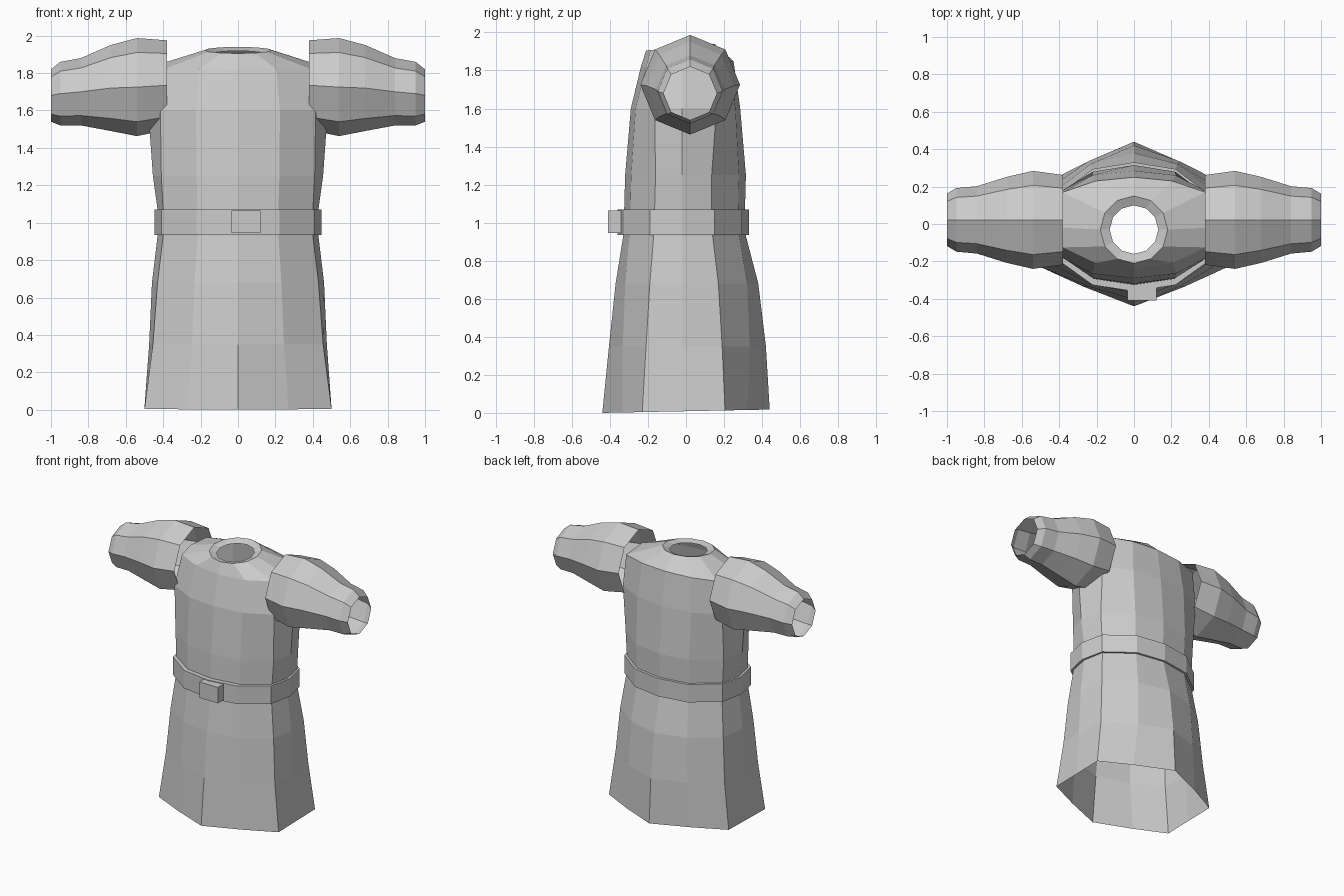
import bpy, bmesh
from math import sin, cos, pi
from mathutils import Vector

old = bpy.data.objects.get("Cube")
if old:
    bpy.data.objects.remove(old, do_unlink=True)

cloth = bpy.data.materials.new("light_grey_cloth")
cloth.use_nodes = True
grey = (0.6, 0.6, 0.6, 1)
cloth.diffuse_color = grey
cloth.node_tree.nodes["Principled BSDF"].inputs["Base Color"].default_value = grey


def loft(name, rings, closed=False, flip=False):
    """Skin a list of equal-length closed rings into a tube."""
    bm = bmesh.new()
    loops = [[bm.verts.new(p) for p in ring] for ring in rings]
    pairs = list(zip(loops, loops[1:]))
    if closed:
        pairs.append((loops[-1], loops[0]))
    for a, b in pairs:
        n = len(a)
        for i in range(n):
            j = (i + 1) % n
            face = bm.faces.new((a[i], a[j], b[j], b[i]))
            if flip:
                face.normal_flip()
    return finish(name, bm)


def finish(name, bm):
    mesh = bpy.data.meshes.new(name)
    bm.to_mesh(mesh)
    bm.free()
    mesh.materials.append(cloth)
    obj = bpy.data.objects.new(name, mesh)
    bpy.context.collection.objects.link(obj)
    return obj


def torso_ring(z, side, corner, front, front_corner, back, back_corner, bulge,
               tilt=0.0, side_z=None):
    """Twelve-point section, counter-clockwise from the front centre."""
    mid = corner * 0.54
    front_mid = front_corner + (front - front_corner) * bulge
    back_mid = back_corner + (back - back_corner) * bulge
    half = [(0, front), (mid, front_mid), (corner, front_corner), (side, -0.02),
            (corner, back_corner), (mid, back_mid), (0, back)]
    flat = half + [(-x, y) for x, y in half[5:0:-1]]
    points = [Vector((x, y, z + tilt * (y - front))) for x, y in flat]
    if side_z:
        points[3].z = points[9].z = side_z
    return points


def neck_ring(radius, z_front, z_back):
    ring = []
    for i in range(12):
        a = i * pi / 6
        t = (1 - cos(a)) / 2
        ring.append(Vector((radius * sin(a), -0.03 - radius * cos(a),
                            z_front + (z_back - z_front) * t)))
    return ring


# Tunic: flared skirt, waist, chest, shoulders and neckline in one skin
tunic = [
    torso_ring(0.0, 0.50, 0.50, -0.44, -0.23, 0.44, 0.205, 0.5, tilt=0.02),
    torso_ring(0.35, 0.475, 0.455, -0.405, -0.21, 0.42, 0.19, 0.63),
    torso_ring(0.68, 0.46, 0.43, -0.37, -0.19, 0.38, 0.17, 0.72),
    torso_ring(0.93, 0.43, 0.40, -0.33, -0.17, 0.315, 0.14, 0.8),
    torso_ring(1.07, 0.43, 0.40, -0.325, -0.165, 0.31, 0.135, 0.8),
    torso_ring(1.25, 0.455, 0.41, -0.32, -0.16, 0.315, 0.135, 0.8),
    torso_ring(1.60, 0.48, 0.415, -0.29, -0.165, 0.285, 0.16, 0.8),
    torso_ring(1.82, 0.38, 0.38, -0.237, -0.125, 0.25, 0.17, 0.75,
               tilt=0.06, side_z=1.86),
    neck_ring(0.18, 1.905, 1.94),
    neck_ring(0.13, 1.895, 1.918),
]
loft("tunic", tunic)

# Belt: closed band around the waist
outer = (0.447, 0.41, -0.36, -0.19, 0.33, 0.15, 0.8)
inner = (0.42, 0.39, -0.32, -0.16, 0.30, 0.13, 0.8)
loft("belt", [torso_ring(0.935, *outer), torso_ring(1.07, *outer),
              torso_ring(1.07, *inner), torso_ring(0.935, *inner)], closed=True)

# Buckle: small block, a little off centre
bm = bmesh.new()
bmesh.ops.create_cube(bm, size=1)
bmesh.ops.scale(bm, vec=(0.155, 0.07, 0.12), verts=bm.verts)
bmesh.ops.translate(bm, vec=(0.042, -0.375, 1.005), verts=bm.verts)
finish("buckle", bm)

# Sleeves: open eight-sided tubes, as (x, radius, centre height)
profile = [(0.38, 0.24, 1.735), (0.54, 0.262, 1.725), (0.68, 0.23, 1.72),
           (0.84, 0.18, 1.70), (0.95, 0.17, 1.69), (1.0, 0.14, 1.68)]
for name, s in (("left_sleeve", 1), ("right_sleeve", -1)):
    rings = [[(s * x, 0.022 + r * sin(k * pi / 4), z + r * cos(k * pi / 4))
              for k in range(8)] for x, r, z in profile]
    loft(name, rings, flip=(s > 0))
